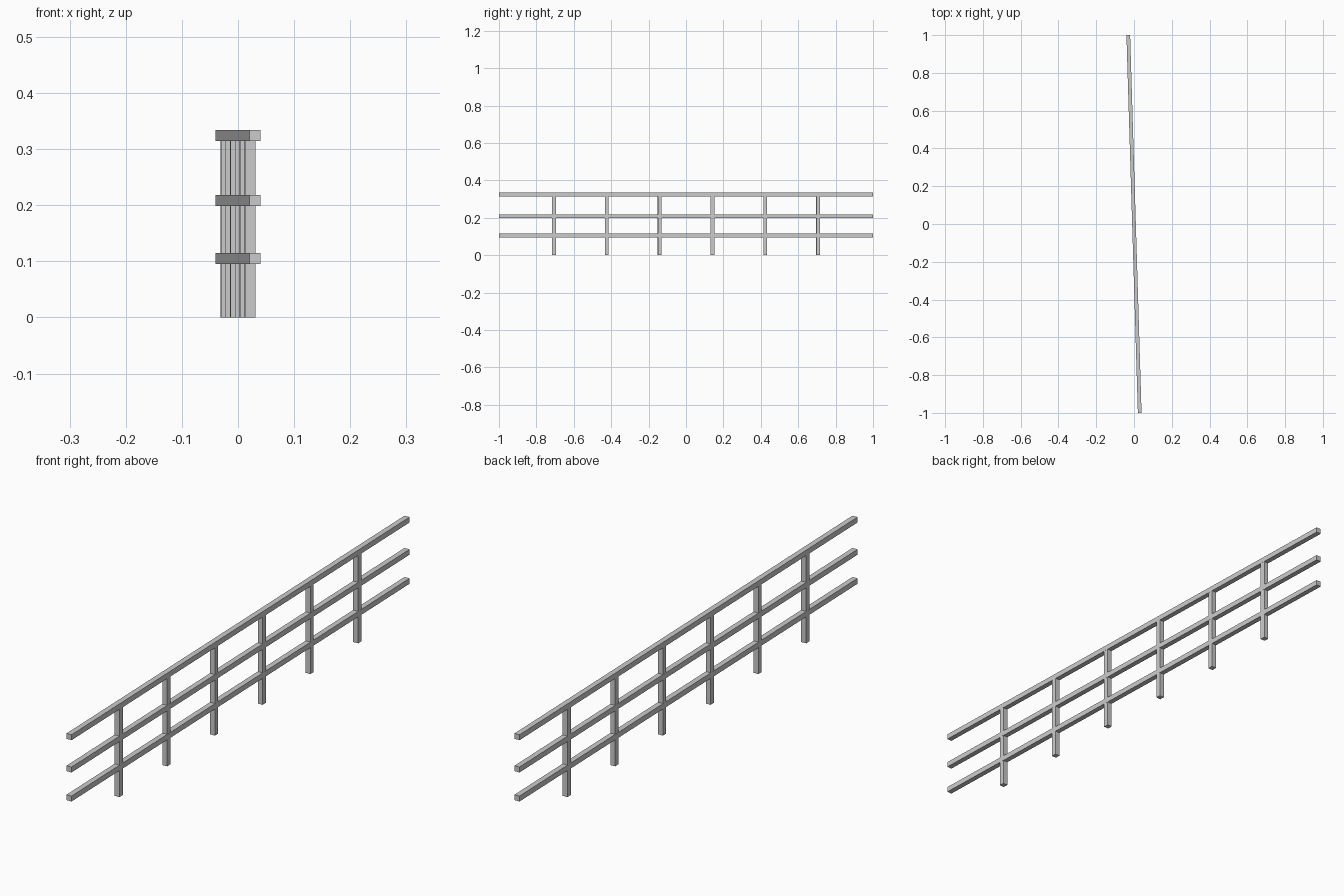
import bpy
import math
from mathutils import Matrix

if "Cube" in bpy.data.objects:
    bpy.data.objects.remove(bpy.data.objects["Cube"])

# The fence line is turned slightly about z
ANGLE = math.atan2(0.0605, 2.0)
TURN = Matrix.Rotation(ANGLE, 4, 'Z')


def box(name, along, z0, z1, width, length):
    """Box centred on the fence line at distance `along`."""
    bpy.ops.mesh.primitive_cube_add(size=1)
    ob = bpy.context.object
    ob.name = name
    ob.data.transform(Matrix.Diagonal((width, length, z1 - z0, 1)))
    ob.data.transform(TURN @ Matrix.Translation((0, along, (z0 + z1) / 2)))
    return ob


# Three long rails
for name, z in (("lower_rail", 0.095), ("middle_rail", 0.199), ("top_rail", 0.3145)):
    box(name, 0, z, z + 0.0195, 0.0195, 2.0)

# Six evenly spaced posts, ending inside the top rail
for i in range(6):
    box(f"post_{i + 1}", (i - 2.5) * 0.2825, 0, 0.32, 0.019, 0.0195)
